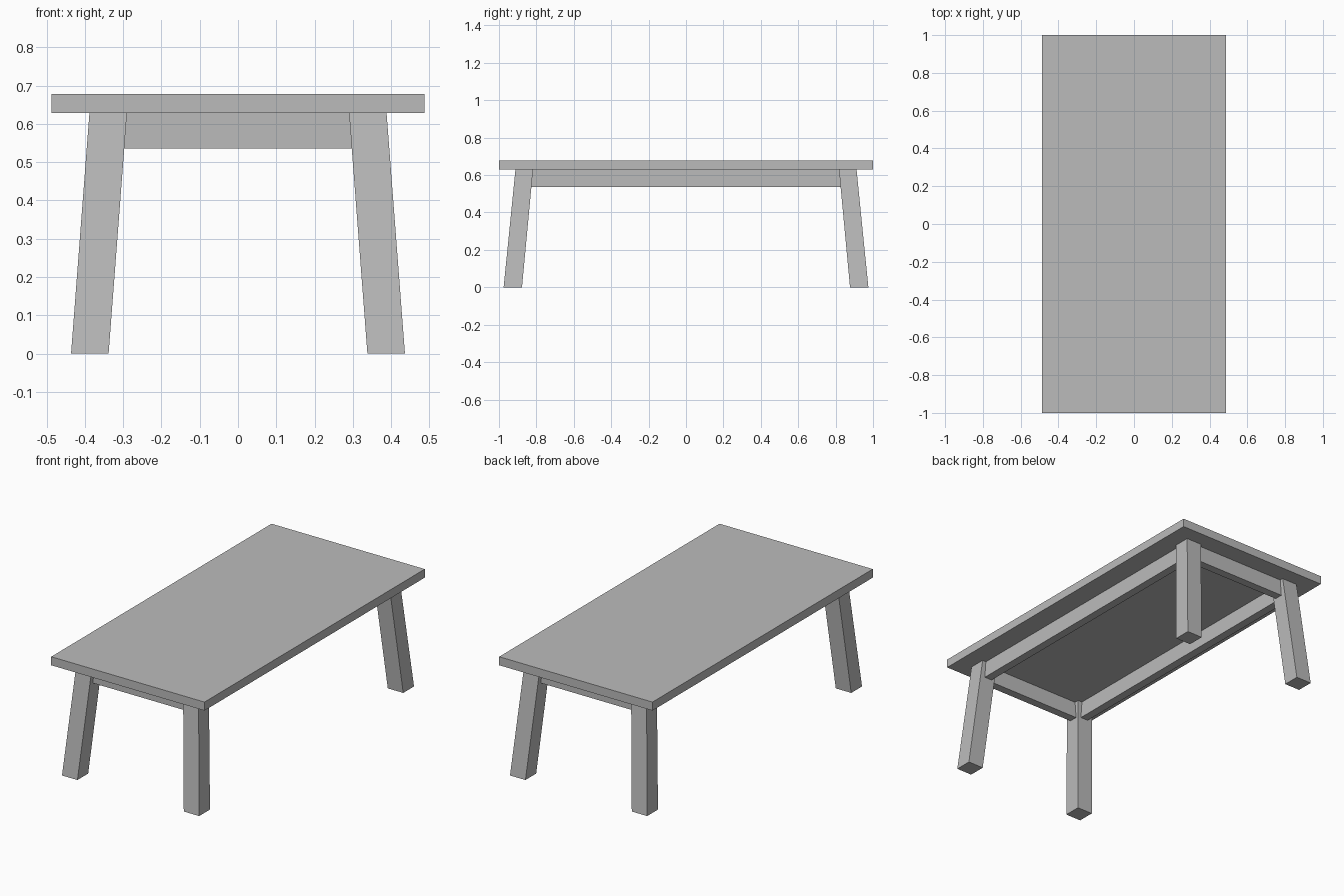
import bpy
import bmesh

cube = bpy.data.objects.get("Cube")
if cube:
    bpy.data.objects.remove(cube, do_unlink=True)

# Single plain grey
grey = bpy.data.materials.new("plain_grey")
grey.use_nodes = True
colour = (0.5, 0.5, 0.5, 1)
grey.diffuse_color = colour
grey.node_tree.nodes["Principled BSDF"].inputs["Base Color"].default_value = colour

TOP_Z = 0.678       # upper face of the tabletop
UNDER_Z = 0.629     # underside of the tabletop
RAIL_Z = 0.536      # lower edge of the rails


def slab(name, z0, z1, low, high=None):
    """Box from z0 to z1; low and high are (cx, cy, half_x, half_y) of its ends."""
    high = high or low
    bm = bmesh.new()
    bmesh.ops.create_cube(bm, size=2)
    for v in bm.verts:
        cx, cy, hx, hy = high if v.co.z > 0 else low
        v.co = (cx + hx * v.co.x, cy + hy * v.co.y, z1 if v.co.z > 0 else z0)
    mesh = bpy.data.meshes.new(name)
    bm.to_mesh(mesh)
    bm.free()
    mesh.materials.append(grey)
    obj = bpy.data.objects.new(name, mesh)
    bpy.context.collection.objects.link(obj)
    return obj


# Tabletop
slab("tabletop", UNDER_Z, TOP_Z, (0, 0, 0.487, 1))

# Splayed legs
for sy, end in ((-1, "front"), (1, "back")):
    for sx, side in ((1, "left"), (-1, "right")):
        slab(f"{end}_{side}_leg", 0, UNDER_Z,
             (sx * 0.387, sy * 0.926, 0.049, 0.049),
             (sx * 0.339, sy * 0.865, 0.049, 0.047))

# Rails under the top, running from leg to leg
for s, side, end in ((1, "left", "back"), (-1, "right", "front")):
    slab(f"{side}_rail", RAIL_Z, UNDER_Z, (s * 0.341, 0, 0.024, 0.85))
    slab(f"{end}_rail", RAIL_Z, UNDER_Z, (0, s * 0.868, 0.32, 0.024))
